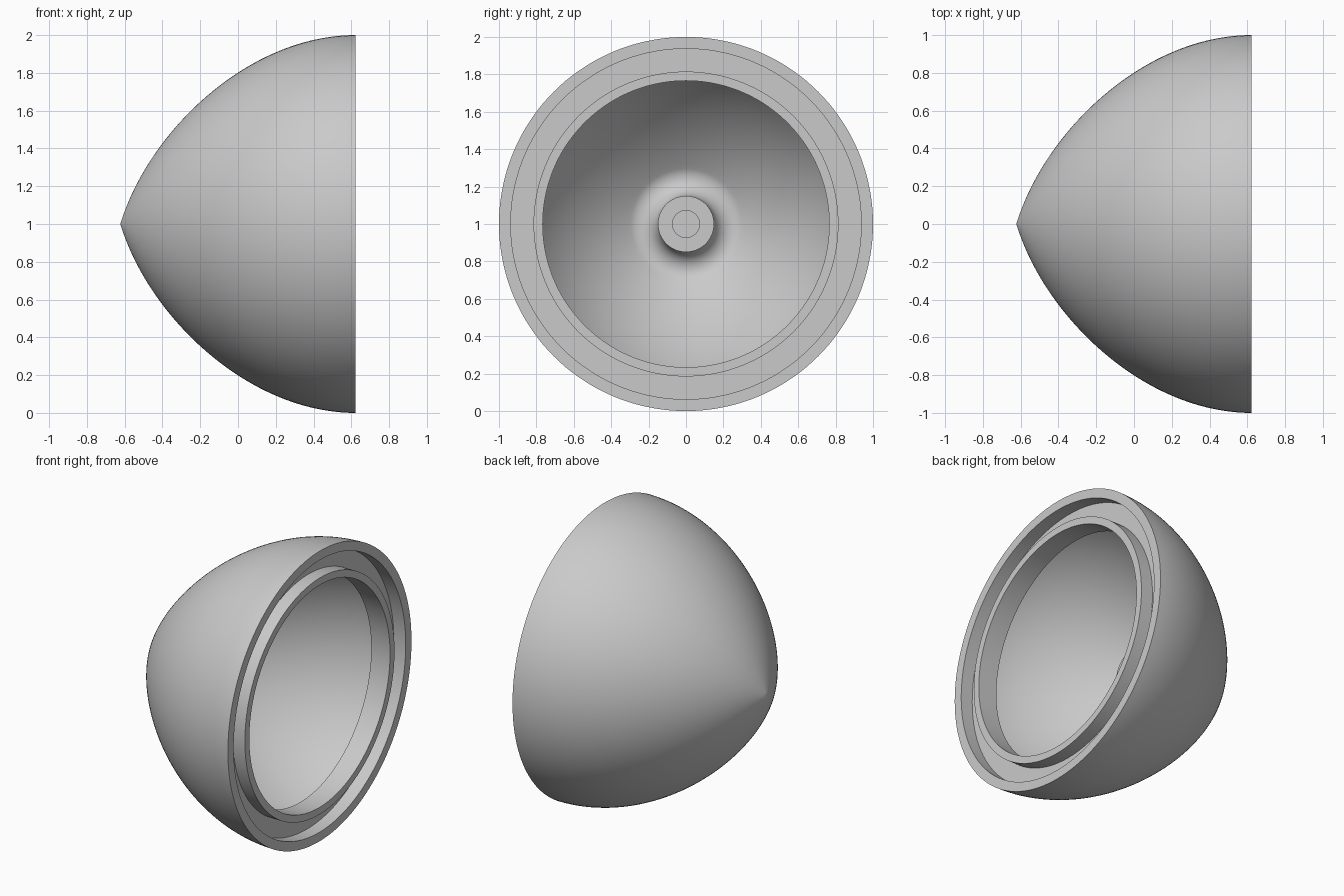
import bpy, bmesh, math
from mathutils import Vector

cube = bpy.data.objects.get("Cube")
if cube:
    bpy.data.objects.remove(cube, do_unlink=True)

SEGMENTS = 144
RIM_X = 0.623

grey = bpy.data.materials.new("plain grey")
grey.use_nodes = True
colour = (0.59, 0.59, 0.59, 1)
grey.diffuse_color = colour
grey.node_tree.nodes["Principled BSDF"].inputs["Base Color"].default_value = colour

# Control points (x, radius) of the pointed outer curve, tip to rim
CURVE = [Vector(p) for p in ((-RIM_X, 0), (-0.475, 0.49), (0.055, 1), (RIM_X, 1))]


def shell(t, depth):
    """Point on the outer curve at t, moved inwards by depth."""
    a, b, c, d = CURVE
    s = 1 - t
    point = a * s ** 3 + 3 * b * s * s * t + 3 * c * s * t * t + d * t ** 3
    slope = ((b - a) * s * s + 2 * (c - b) * s * t + (d - c) * t * t).normalized()
    return point + Vector((slope.y, -slope.x)) * depth


def find(depth, axis, value):
    """Parameter where the moved curve reaches a value along an axis."""
    low, high = 0, 1
    for _ in range(40):
        mid = (low + high) / 2
        if shell(mid, depth)[axis] < value:
            low = mid
        else:
            high = mid
    return low


def span(start, end, depth, steps):
    return [shell(start + (end - start) * i / steps, depth) for i in range(steps + 1)]


def revolve(name, profile):
    """Turn a profile about the horizontal axis through z = 1."""
    bm = bmesh.new()
    verts = [bm.verts.new((x, 0, r)) for x, r in profile]
    edges = [bm.edges.new(pair) for pair in zip(verts, verts[1:])]
    bmesh.ops.spin(bm, geom=verts + edges, cent=(0, 0, 0), axis=(1, 0, 0),
                   angle=math.tau, steps=SEGMENTS, use_duplicate=False)
    bmesh.ops.remove_doubles(bm, verts=bm.verts, dist=0.0001)
    bmesh.ops.recalc_face_normals(bm, faces=bm.faces)
    bmesh.ops.translate(bm, verts=bm.verts, vec=(0, 0, 1))
    mesh = bpy.data.meshes.new(name)
    bm.to_mesh(mesh)
    bm.free()
    mesh.materials.append(grey)
    obj = bpy.data.objects.new(name, mesh)
    bpy.context.collection.objects.link(obj)
    bpy.ops.object.select_all(action='DESELECT')
    obj.select_set(True)
    bpy.context.view_layer.objects.active = obj
    bpy.ops.object.shade_smooth_by_angle(angle=math.radians(10))


# Rim, groove, locating ridge and the lip that overhangs the bowl
wall, lip_x, groove_x = 0.063, 0.48, RIM_X - 0.09
rim = [(RIM_X, 1 - wall), (groove_x, 1 - wall), (groove_x, 0.815),
       (RIM_X, 0.815), (RIM_X, 0.766), (lip_x, 0.766)]

# Thin-walled bowl, blended into the post by a fillet
post_r, fillet_r, post_end = 0.15, 0.095, 0.02
join = find(wall + fillet_r, 1, post_r + fillet_r)
centre = shell(join, wall + fillet_r)
bowl = span(find(wall, 0, lip_x), join, wall, 40)
away = bowl[-1] - centre
start = math.atan2(away.y, away.x) % math.tau
fillet = []
for i in range(1, 19):
    a = start + (1.5 * math.pi - start) * i / 18
    fillet.append((centre.x + fillet_r * math.cos(a), centre.y + fillet_r * math.sin(a)))

# Post end with a blind hole
hole_r, hole_depth = 0.072, 0.3
post = [(post_end, post_r), (post_end, hole_r),
        (post_end - hole_depth, hole_r), (post_end - hole_depth, 0)]

revolve("half_shell", span(0, 1, 0, 48) + rim + bowl + fillet + post)
